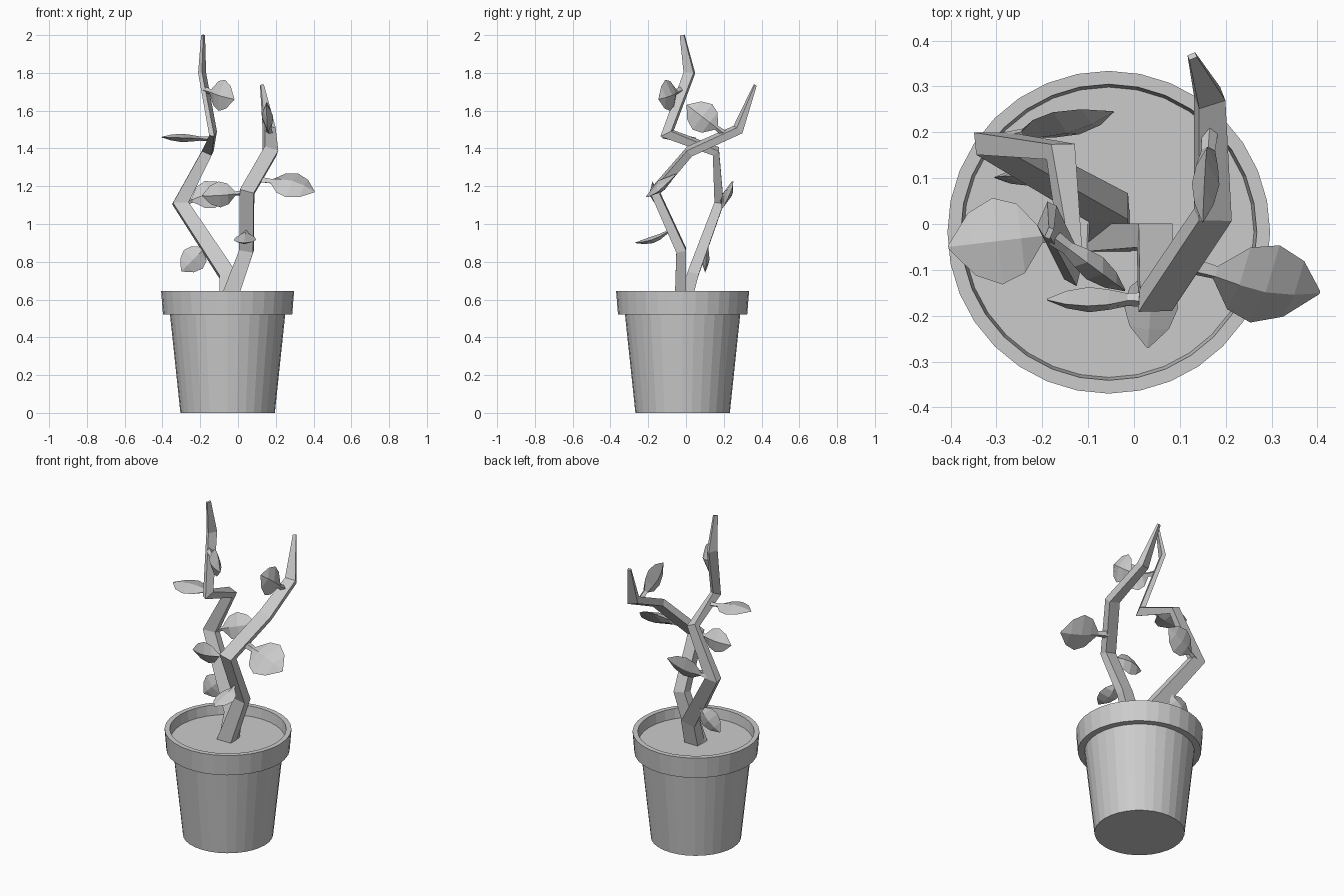
import bpy, math
from mathutils import Vector as V

if "Cube" in bpy.data.objects:
    bpy.data.objects.remove(bpy.data.objects["Cube"])

PX, PY = -0.055, -0.018   # pot axis


def mesh_from_rings(name, rings):
    """Skin equal-length vertex rings and cap both ends."""
    n = len(rings[0])
    verts = [p for r in rings for p in r]
    faces = [tuple(range(n))[::-1], tuple(range(len(verts) - n, len(verts)))]
    for k in range(len(rings) - 1):
        for i in range(n):
            j = (i + 1) % n
            faces.append((k * n + i, k * n + j, (k + 1) * n + j, (k + 1) * n + i))
    me = bpy.data.meshes.new(name)
    me.from_pydata(verts, [], faces)
    me.update()
    ob = bpy.data.objects.new(name, me)
    bpy.context.collection.objects.link(ob)
    return ob


def lathe(name, profile, n=32):
    rings = [[(PX + r * math.cos(2 * math.pi * i / n), PY + r * math.sin(2 * math.pi * i / n), z)
              for i in range(n)] for r, z in profile]
    return mesh_from_rings(name, rings)


def branch(name, nodes):
    """Square-section limb with mitred joints; nodes are (x, y, z, half_u, half_v)."""
    pts = [V(n[:3]) for n in nodes]
    tans = [(b - a).normalized() for a, b in zip(pts, pts[1:])]
    t = tans[0]
    u = (V((1, 0, 0)) - t * t.x).normalized()
    rings = []
    for i, p in enumerate(pts):
        tin = tans[max(i - 1, 0)]
        tout = tans[min(i, len(tans) - 1)]
        if i > 1:
            u = tans[i - 2].rotation_difference(tin) @ u
        v = tin.cross(u)
        m = (tin + tout).normalized()
        if i == 0:
            m = V((0, 0, 1))
        ring = []
        for a, b in ((-1, -1), (1, -1), (1, 1), (-1, 1)):
            off = u * a * nodes[i][3] + v * b * nodes[i][4]
            off -= tin * (off.dot(m) / tin.dot(m))
            ring.append(p + off)
        rings.append(ring)
    return mesh_from_rings(name, rings)


def leaf(name, base, tip, normal, width, thick=0.028, bend=0.0):
    """Faceted leaf: thin stalk, broad diamond-section blade, pointed tip."""
    base, tip = V(base), V(tip)
    d = tip - base
    n = V(normal)
    n = (n - d * (n.dot(d) / d.length_squared)).normalized()
    s = n.cross(d).normalized()
    rings = []
    for f, w, h in ((0, .2, .6), (.2, .16, .5), (.38, .8, .8), (.58, 1, 1),
                    (.8, .72, .7), (1, .04, .06)):
        c = base + d * f + n * bend * math.sin(math.pi * f)
        rings.append([c + s * w * width / 2, c + n * h * thick,
                      c - s * w * width / 2, c - n * h * thick])
    return mesh_from_rings(name, rings)


# pot shell and soil
lathe("pot", [(.25, 0), (.305, .52), (.342, .52), (.352, .645), (.323, .645), (.315, .57)])
lathe("soil", [(.312, .56), (.318, .585)])

# two crooked stems sharing one root
branch("left_stem", [(-.055, -.01, .57, .045, .035), (-.055, .035, .73, .042, .03),
                     (-.305, .175, 1.11, .036, .024), (-.16, .158, 1.385, .028, .017),
                     (-.132, -.10, 1.48, .014, .024), (-.19, .018, 1.8, .011, .028),
                     (-.185, -.02, 2.0, .006, .012)])
branch("right_stem", [(-.06, -.03, .57, .045, .03), (.045, -.025, .86, .037, .026),
                      (.048, -.165, 1.17, .037, .022), (.172, .02, 1.385, .037, .02),
                      (.165, .275, 1.50, .03, .02), (.127, .366, 1.735, .009, .006)])

# leaves: base, tip, facing, width
leaves = [
    ((-.15, .11, .90), (-.30, .10, .75), (0, 1, 0), .14, .02, 0),
    ((-.29, .185, 1.11), (-.045, .245, 1.19), (.1, 1, -.3), .16, .024, 0),
    ((.03, -.165, 1.165), (-.19, -.165, 1.15), (0, 1, .2), .14, .028, 0),
    ((-.15, -.02, 1.45), (-.405, -.05, 1.46), (0, 0, 1), .19, .022, 0),
    ((-.175, -.03, 1.71), (-.02, -.145, 1.66), (.6, .8, 0), .17, .03, 0),
    ((.165, .20, 1.48), (.15, .005, 1.63), (1, 0, 0), .17, .03, 0),
    ((.12, -.09, 1.235), (.405, -.15, 1.17), (0, -.6, .8), .22, .03, .01),
    ((.045, -.07, .98), (.03, -.27, .90), (0, 0, 1), .12, .018, -.02),
]
for i, args in enumerate(leaves):
    leaf(f"leaf_{i + 1}", *args)
